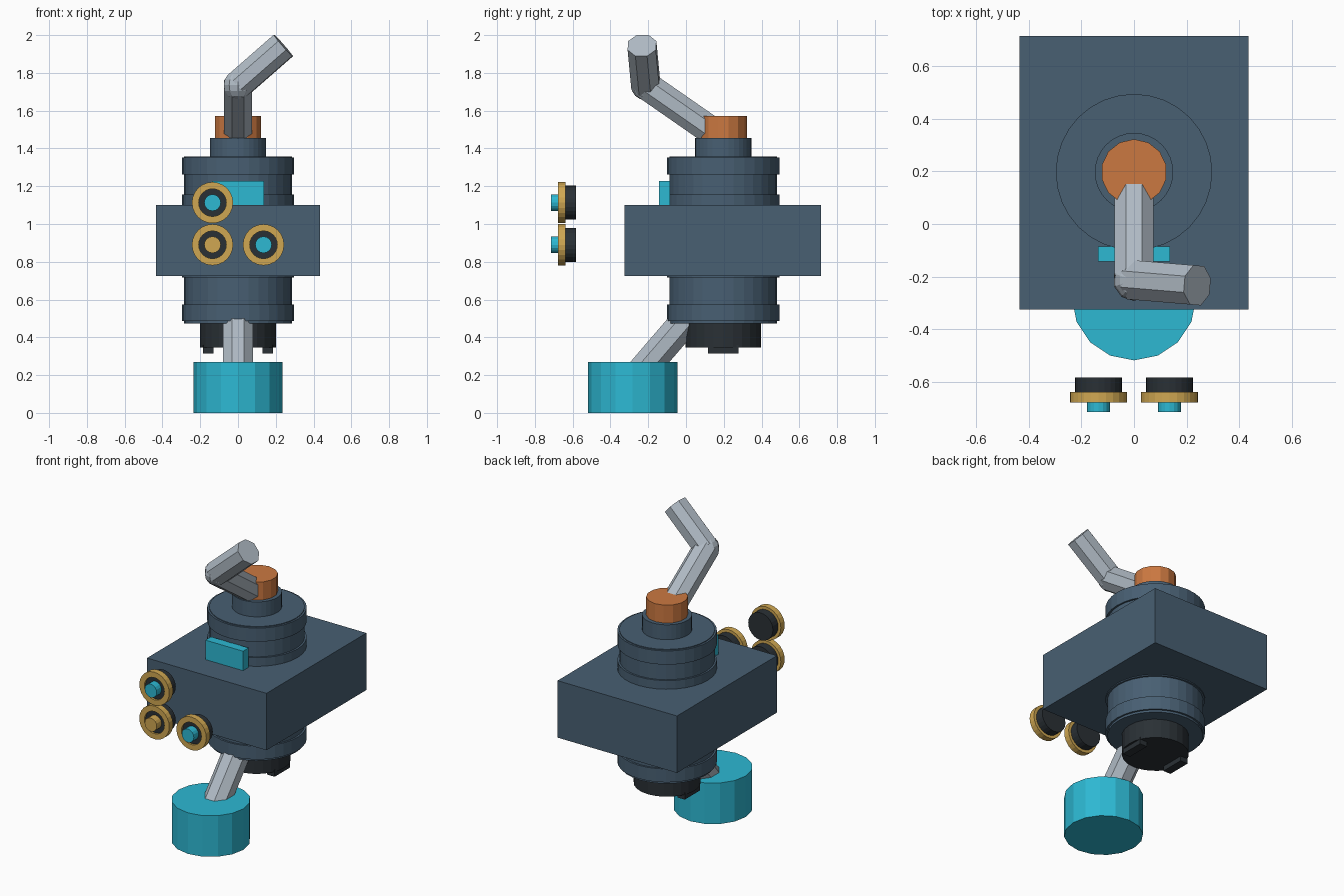
import bpy
import bmesh
from math import pi
from mathutils import Matrix, Vector

cube = bpy.data.objects.get("Cube")
if cube:
    bpy.data.objects.remove(cube, do_unlink=True)


def material(name, rgb):
    m = bpy.data.materials.new(name)
    m.use_nodes = True
    m.diffuse_color = (*rgb, 1)
    m.node_tree.nodes["Principled BSDF"].inputs["Base Color"].default_value = (*rgb, 1)
    return m


SLATE = material("slate blue", (0.065, 0.115, 0.17))
ORANGE = material("burnt orange", (0.60, 0.19, 0.053))
TEAL = material("bright teal", (0.026, 0.48, 0.65))
GOLD = material("brass gold", (0.63, 0.39, 0.085))
BLACK = material("charcoal", (0.023, 0.03, 0.036))
STEEL = material("pale steel", (0.43, 0.49, 0.55))


def finish(name, bm, mat):
    bmesh.ops.recalc_face_normals(bm, faces=bm.faces)
    mesh = bpy.data.meshes.new(name)
    bm.to_mesh(mesh)
    bm.free()
    mesh.materials.append(mat)
    obj = bpy.data.objects.new(name, mesh)
    bpy.context.collection.objects.link(obj)
    return obj


def box(name, low, high, mat):
    low, high = Vector(low), Vector(high)
    bm = bmesh.new()
    bmesh.ops.create_cube(bm, size=1)
    bmesh.ops.scale(bm, vec=high - low, verts=bm.verts)
    bmesh.ops.translate(bm, vec=(low + high) / 2, verts=bm.verts)
    return finish(name, bm, mat)


def rod(name, start, end, radius, sides, mat, turn=0.0):
    """Straight prism between two points."""
    start, end = Vector(start), Vector(end)
    axis = end - start
    bm = bmesh.new()
    bmesh.ops.create_cone(bm, cap_ends=True, segments=sides, radius1=radius,
                          radius2=radius, depth=axis.length)
    place = Matrix.Translation((start + end) / 2) @ axis.to_track_quat("Z", "Y").to_matrix().to_4x4()
    bmesh.ops.transform(bm, matrix=place @ Matrix.Rotation(turn, 4, "Z"), verts=bm.verts)
    return finish(name, bm, mat)


def drum(name, y, z0, z1, radius, sides, mat):
    return rod(name, (0, y, z0), (0, y, z1), radius, sides, mat)


def ring(name, centre, inner, outer, y0, y1, sides, mat):
    """Flat washer facing the front, made by spinning a rectangle."""
    x, z = centre
    bm = bmesh.new()
    corners = [bm.verts.new((x + r, y, z)) for r, y in
               ((inner, y0), (outer, y0), (outer, y1), (inner, y1))]
    edges = [bm.edges.new((corners[i], corners[(i + 1) % 4])) for i in range(4)]
    bmesh.ops.spin(bm, geom=corners + edges, cent=(x, 0, z), axis=(0, 1, 0),
                   angle=2 * pi, steps=sides, use_merge=True)
    bmesh.ops.remove_doubles(bm, verts=bm.verts, dist=0.0005)
    return finish(name, bm, mat)


AXIS = 0.197

# Main housing and the drum running through it
box("housing", (-0.435, -0.325, 0.725), (0.435, 0.715, 1.10), SLATE)
drum("main_drum", AXIS, 0.473, 1.357, 0.285, 32, SLATE)
for i, (low, high) in enumerate(((0.487, 0.575), (0.718, 0.81), (1.06, 1.157), (1.262, 1.352))):
    drum(f"drum_band_{i + 1}", AXIS, low, high, 0.297, 32, SLATE)
drum("neck", AXIS, 1.35, 1.455, 0.149, 32, SLATE)
drum("top_cap", AXIS, 1.45, 1.573, 0.125, 14, ORANGE)

# Socket below the drum, with two lugs
drum("lower_socket", AXIS, 0.347, 0.48, 0.2, 24, BLACK)
for side, name in ((-1, "right_lug"), (1, "left_lug")):
    x = side * 0.158
    box(name, (x - 0.027, 0.117, 0.315), (x + 0.027, 0.277, 0.36), BLACK)

# Bent handle on top
PIPE = 0.081
bend = Vector((0, -0.213, 1.735))
rod("handle_lower", (0, AXIS, 1.45), bend, PIPE, 8, STEEL, pi / 8)
rod("handle_upper", bend, (0.24, -0.233, 1.945), PIPE, 8, STEEL, pi / 8)
bm = bmesh.new()
bmesh.ops.create_uvsphere(bm, u_segments=10, v_segments=8, radius=PIPE * 0.98)
bmesh.ops.translate(bm, vec=bend, verts=bm.verts)
finish("handle_elbow", bm, STEEL)

# Foot and its slanted strut
drum("foot", -0.282, 0, 0.27, 0.236, 16, TEAL)
rod("foot_strut", (0, -0.28, 0.166), (0, 0.05, 0.55), 0.085, 8, STEEL, pi / 8)

# Plate on the front of the drum
box("front_plate", (-0.137, -0.143, 1.05), (0.137, -0.085, 1.228), TEAL)

# Three dials floating ahead of the housing
for name, x, z, knob in (("upper_right", -0.135, 1.113, TEAL),
                         ("lower_right", -0.135, 0.89, GOLD),
                         ("lower_left", 0.135, 0.89, TEAL)):
    rod(f"{name}_dial_body", (x, -0.583, z), (x, -0.665, z), 0.09, 24, BLACK)
    ring(f"{name}_dial_rim", (x, z), 0.073, 0.109, -0.638, -0.678, 24, GOLD)
    rod(f"{name}_dial_knob", (x, -0.65, z), (x, -0.715, z), 0.044, 16, knob)
